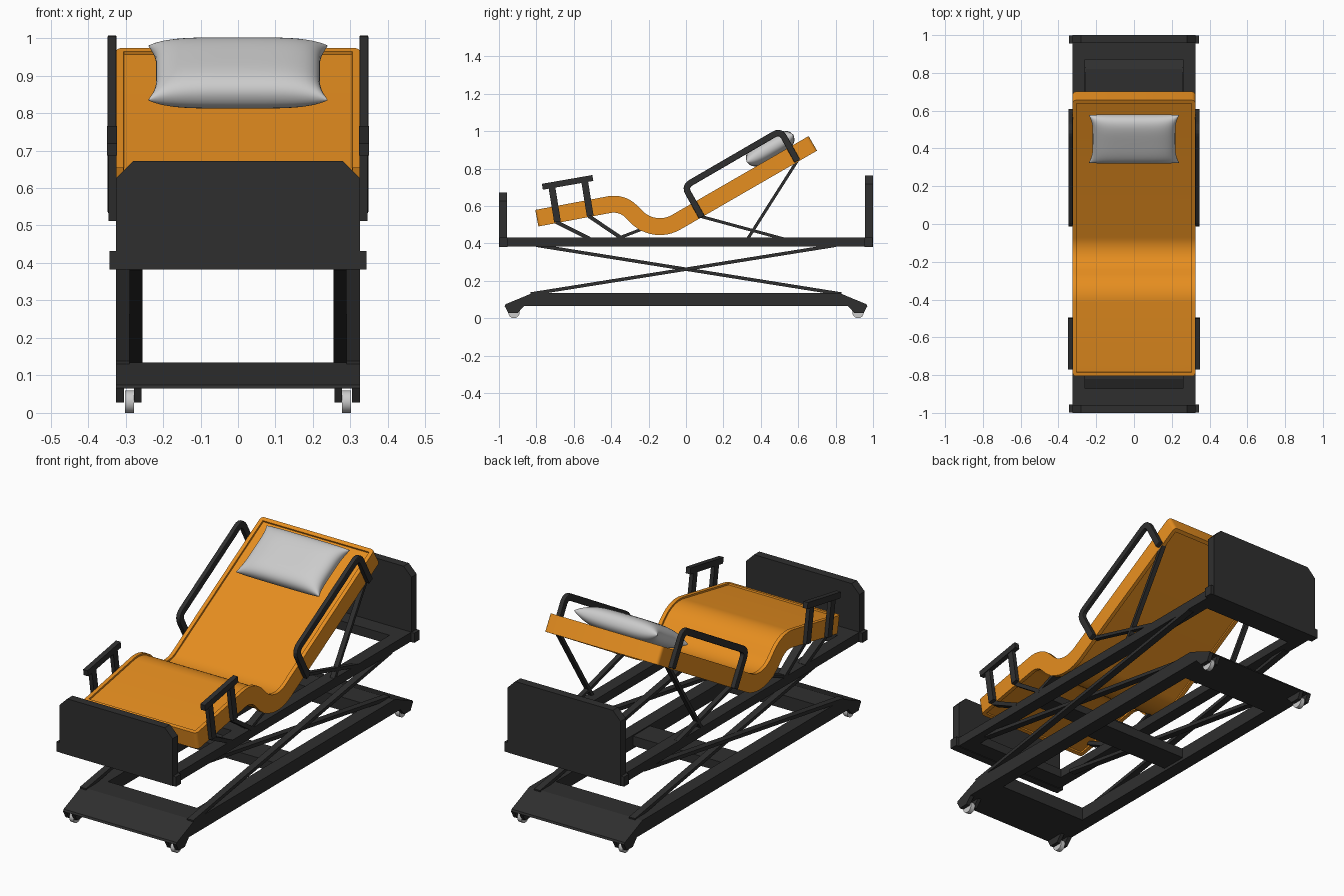
import bpy, bmesh, math
from mathutils import Vector, Matrix

if "Cube" in bpy.data.objects:
    bpy.data.objects.remove(bpy.data.objects["Cube"])


def material(name, col):
    m = bpy.data.materials.new(name)
    m.diffuse_color = (*col, 1)
    m.use_nodes = True
    m.node_tree.nodes["Principled BSDF"].inputs["Base Color"].default_value = m.diffuse_color
    return m


DARK = material("dark_metal", (0.028, 0.028, 0.028))
ORANGE = material("orange_vinyl", (0.79, 0.27, 0.014))


def finish(name, bm, mat=None, mirror=(False, False), bevel=0, smooth=False):
    bmesh.ops.recalc_face_normals(bm, faces=bm.faces)
    me = bpy.data.meshes.new(name)
    bm.to_mesh(me)
    bm.free()
    ob = bpy.data.objects.new(name, me)
    bpy.context.collection.objects.link(ob)
    if mat:
        me.materials.append(mat)
    if smooth:
        bpy.ops.object.select_all(action='DESELECT')
        ob.select_set(True)
        bpy.context.view_layer.objects.active = ob
        bpy.ops.object.shade_smooth_by_angle(angle=math.radians(35))
    if bevel:
        b = ob.modifiers.new("bevel", 'BEVEL')
        b.width, b.segments, b.limit_method = bevel, 2, 'ANGLE'
        b.angle_limit = math.radians(50)
    if any(mirror):
        m = ob.modifiers.new("mirror", 'MIRROR')
        m.use_axis = (*mirror, False)
    return ob


def prism(name, pts, a, b, axis='x', **kw):
    """Extrude a flat outline from a to b along x (yz outline) or y (xz outline)."""
    bm = bmesh.new()
    at = (lambda p, t: (t, *p)) if axis == 'x' else (lambda p, t: (p[0], t, p[1]))
    f = bm.faces.new([bm.verts.new(at(p, a)) for p in pts])
    r = bmesh.ops.extrude_face_region(bm, geom=[f])
    d = Vector((b - a, 0, 0) if axis == 'x' else (0, b - a, 0))
    bmesh.ops.translate(bm, vec=d, verts=[v for v in r['geom'] if isinstance(v, bmesh.types.BMVert)])
    return finish(name, bm, DARK, **kw)


def rect(u0, u1, v0, v1):
    return [(u0, v0), (u1, v0), (u1, v1), (u0, v1)]


def ribbon_mesh(path, th, x0, x1):
    """Rectangular bar following a yz path with mitred corners."""
    bm = bmesh.new()
    P = [Vector(p) for p in path]
    rings = []
    for i, p in enumerate(P):
        d0 = (p - P[i - 1]).normalized() if i else (P[1] - p).normalized()
        d1 = (P[i + 1] - p).normalized() if i < len(P) - 1 else d0
        t = (d0 + d1).normalized()
        n = Vector((-t.y, t.x)) * (th / 2 / max(t.dot(d0), 0.3))
        rings.append([bm.verts.new((x, *(p + n * s)))
                      for x, s in ((x0, 1), (x1, 1), (x1, -1), (x0, -1))])
    for a, b in zip(rings, rings[1:]):
        for k in range(4):
            bm.faces.new((a[k], a[(k + 1) % 4], b[(k + 1) % 4], b[k]))
    bm.faces.new(rings[0])
    bm.faces.new(rings[-1][::-1])
    return bm, rings


def bar(name, path, th, x0, x1, **kw):
    return finish(name, ribbon_mesh(path, th, x0, x1)[0], DARK, mirror=(True, False), **kw)


def arc(cy, cz, r, a0, a1, n):
    return [(cy + r * math.cos(math.radians(a0 + (a1 - a0) * i / n)),
             cz + r * math.sin(math.radians(a0 + (a1 - a0) * i / n))) for i in range(n + 1)]


def rounded(path, r, n=5):
    out = [path[0]]
    for a, b, c in zip(path, path[1:], path[2:]):
        a, b, c = Vector(a), Vector(b), Vector(c)
        s, e = b + (a - b).normalized() * r, b + (c - b).normalized() * r
        for i in range(n + 1):
            t = i / n
            out.append(tuple(s * (1 - t) ** 2 + b * 2 * t * (1 - t) + e * t * t))
    return out + [path[-1]]


# Base frame: tapered rails, sloping end plates, middle cross plate
prism("base_rail", [(-.97, .065), (.97, .065), (.965, .075), (.82, .135), (-.82, .135), (-.965, .075)],
      .255, .325, mirror=(True, False))
prism("base_end_plate", [(-.97, .065), (-.70, .065), (-.70, .135), (-.82, .135), (-.965, .075)],
      -.255, .255, mirror=(False, True))
prism("base_cross_plate", rect(-.07, .07, .08, .13), -.255, .255)

# Casters: fork cheeks and wheels at the four corners
for name, x0, x1 in (("caster_cheek_outer", .304, .325), ("caster_cheek_inner", .258, .277)):
    prism(name, [(-.97, .066), (-.95, .028), (-.9, .028), (-.865, .066)], x0, x1, mirror=(True, True))
bm = bmesh.new()
bmesh.ops.create_cone(bm, cap_ends=True, segments=24, radius1=.03, radius2=.03, depth=.024,
                      matrix=Matrix.Translation((.29, -.92, .03)) @ Matrix.Rotation(math.pi / 2, 4, 'Y'))
finish("caster_wheel", bm, mirror=(True, True), smooth=True)

# Scissor lift arms
bar("scissor_arm_outer", [(-.83, .13), (.8, .39)], .018, .29, .325)
bar("scissor_arm_inner", [(.83, .13), (-.8, .39)], .018, .255, .29)

# Upper frame
prism("upper_rail", rect(-.96, .96, .385, .432), .26, .325, mirror=(True, False))
prism("upper_end_beam", rect(-.96, -.87, .385, .432), -.26, .26, mirror=(False, True))
prism("upper_cross_beam", rect(-.42, -.32, .39, .43), -.26, .26)

# Foot board, head board and corner bumpers
for name, y0, y1, top in (("foot_board", -1, -.957, .672), ("head_board", .957, 1, .762)):
    prism(name, [(-.325, .382), (.325, .382), (.325, top - .045), (.28, top),
                 (-.28, top), (-.325, top - .045)], y0, y1, axis='y')
prism("end_bumper", rect(-.998, -.955, .382, .432), .32, .343, mirror=(True, True))

# Mattress: swept profile with rounded corners and recessed panels
path = [(-.7975, .535)] + arc(-.386, .48, .13, 100.5, 45, 8) \
    + arc(-.14, .665, .175, 225, 300, 12) + [(.678, .935)]
bm, rings = ribbon_mesh(path, .09, -.325, .325)
ends = [(r[i], r[j]) for r in (rings[0], rings[-1]) for i, j in ((0, 3), (1, 2))]
edges = [bm.edges.get(e) for e in ends]
bmesh.ops.bevel(bm, geom=edges, offset=.018, segments=4, profile=.5, affect='EDGES')
bmesh.ops.recalc_face_normals(bm, faces=bm.faces)
for sign in (1, -1):
    bm.normal_update()
    panel = [f for f in bm.faces if f.normal.z * sign > .6]
    bmesh.ops.inset_region(bm, faces=panel, thickness=.02, depth=0, use_even_offset=True)
    bmesh.ops.inset_region(bm, faces=panel, thickness=.001, depth=-.008, use_even_offset=True)
finish("mattress", bm, ORANGE, smooth=True)

# Pillow: pinched cushion lying on the backrest
bm = bmesh.new()
N = 28
place = Matrix.Translation((0, .45, .907)) @ Matrix.Rotation(math.radians(30), 4, 'X')
for side in (1, -1):
    grid = []
    for i in range(N + 1):
        u = math.sin(math.pi / 2 * (2 * i / N - 1))
        row = []
        for j in range(N + 1):
            v = math.sin(math.pi / 2 * (2 * j / N - 1))
            x = .24 * u * (1 - .09 * (1 - v ** 4) * u * u)
            y = .145 * v * (1 - .02 * (1 - u ** 4) * v * v)
            h = .055 * max(0, (1 - u ** 4) * (1 - v ** 4)) ** .45
            row.append(bm.verts.new(place @ Vector((x, y, side * h))))
        grid.append(row)
    for i in range(N):
        for j in range(N):
            bm.faces.new((grid[i][j], grid[i + 1][j], grid[i + 1][j + 1], grid[i][j + 1]))
bmesh.ops.remove_doubles(bm, verts=bm.verts, dist=.0001)
finish("pillow", bm, smooth=True)

# Backrest side rails and their struts
loop = rounded([(.085, .54), (-.008, .705), (.505, 1.003), (.595, .84)], .04)
bar("back_side_rail", loop, .034, .324, .348, bevel=.004)
bar("back_strut_low", [(.07, .547), (.52, .425)], .016, .3, .325)
bar("back_strut_high", [(.6, .85), (.33, .425)], .016, .3, .325)

# Foot-end grab rails and their struts
bar("foot_grip", [(-.768, .703), (-.498, .75)], .032, .323, .349)
for k, y in enumerate((-.705, -.53)):
    z = .53 + (y + .705) * .18
    bar(f"foot_post_{k}", [(y + .018, z - .015), (y - .015, z + .19)], .036, .324, .345)
    bar(f"foot_strut_{k}", [(y + .01, z - .015), (y + .19, .425)], .02, .285, .326)
bar("knee_strut", [(-.2, .49), (-.37, .425)], .016, .285, .322)
